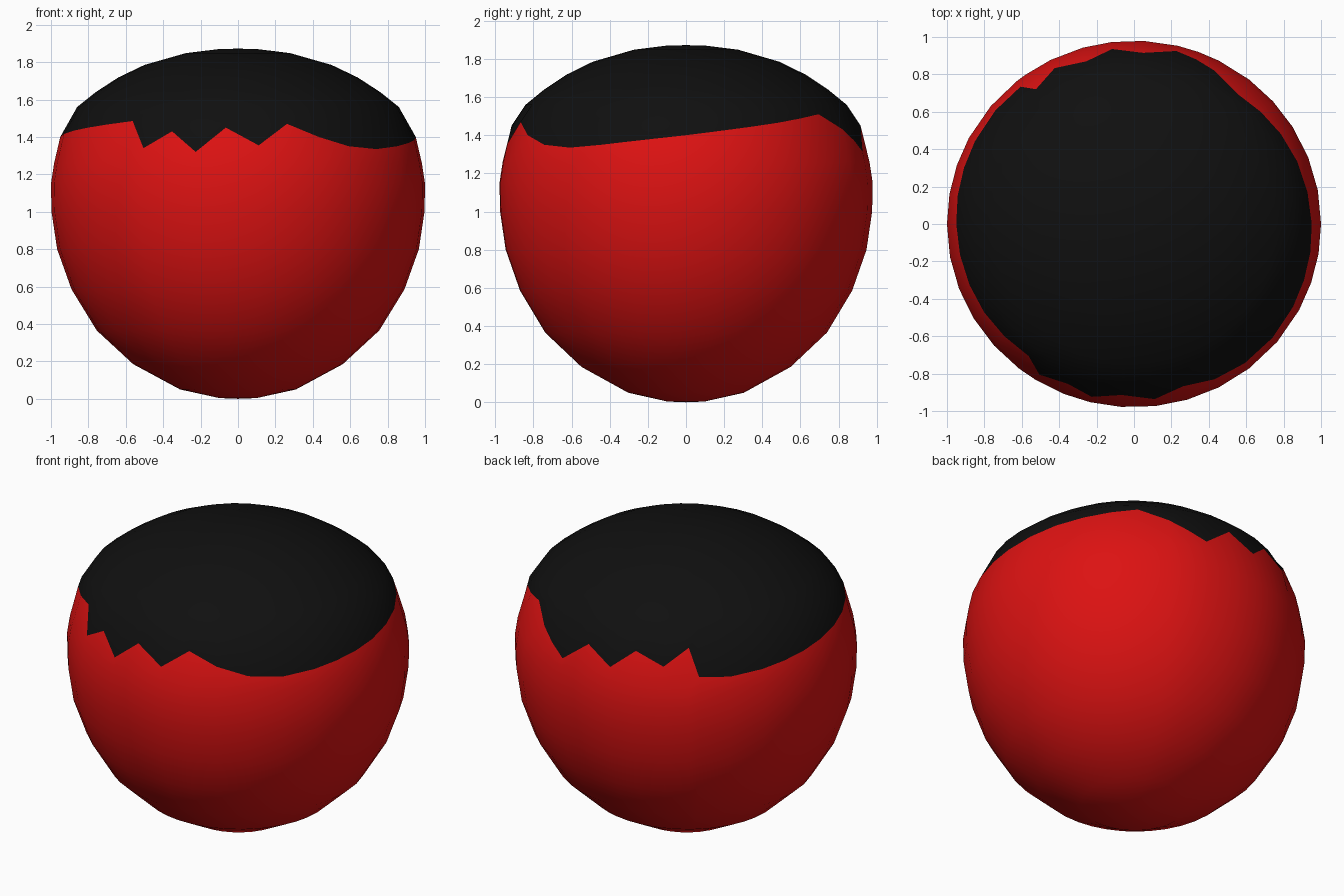
import bpy, bmesh, math

cube = bpy.data.objects.get("Cube")
if cube:
    bpy.data.objects.remove(cube, do_unlink=True)


def make_material(name, colour):
    mat = bpy.data.materials.new(name)
    mat.use_nodes = True
    mat.diffuse_color = (*colour, 1)
    bsdf = next(n for n in mat.node_tree.nodes if n.type == 'BSDF_PRINCIPLED')
    bsdf.inputs["Base Color"].default_value = (*colour, 1)
    bsdf.inputs["Roughness"].default_value = 0.6
    return mat


red = make_material("red", (0.72, 0.006, 0.006))
black = make_material("black", (0.005, 0.005, 0.005))

# Half outline of the squashed ball: radius, height
PROFILE = [(0.0, 0.0), (0.10, 0.004), (0.31, 0.05), (0.56, 0.185), (0.755, 0.365),
           (0.89, 0.585), (0.967, 0.80), (0.997, 1.0), (1.0, 1.15), (0.983, 1.26),
           (0.955, 1.385), (0.935, 1.45), (0.90, 1.51), (0.86, 1.56), (0.76, 1.64),
           (0.64, 1.718), (0.50, 1.785), (0.28, 1.848), (0.10, 1.87), (0.0, 1.872)]

# Jagged lower edge of the black cap: direction in degrees, height
EDGE = [(0, 1.40), (32, 1.465), (52, 1.51), (63, 1.43), (76.5, 1.315), (87, 1.45),
        (97, 1.355), (106, 1.47), (116.5, 1.40), (125.5, 1.505), (129, 1.345),
        (140, 1.335), (152, 1.35), (180, 1.40), (211, 1.45), (232, 1.485),
        (238.4, 1.34), (248, 1.43), (256.5, 1.32), (266, 1.45), (276.6, 1.355),
        (286.5, 1.47), (297, 1.40), (308, 1.35), (320, 1.335), (332, 1.35), (360, 1.40)]


def radius_at(z):
    for (r0, z0), (r1, z1) in zip(PROFILE, PROFILE[1:]):
        if z0 <= z <= z1:
            return r0 + (r1 - r0) * (z - z0) / (z1 - z0)
    return 0.0


# Split wide gaps so that every column is at most about 12 degrees
columns = []
for (a0, z0), (a1, z1) in zip(EDGE, EDGE[1:]):
    steps = max(1, math.ceil((a1 - a0) / 12))
    for i in range(steps):
        t = i / steps
        columns.append((math.radians(a0 + (a1 - a0) * t), z0 + (z1 - z0) * t))

# Rings: fixed heights below and above, with the jagged edge between them
lower = [p for p in PROFILE[1:] if p[1] < 1.3]
upper = [p for p in PROFILE[:-1] if p[1] > 1.54]
bm = bmesh.new()


def point(r, z, a):
    return bm.verts.new((r * math.cos(a), 0.98 * r * math.sin(a), z))


rings = [[point(r, z, a) for a, _ in columns] for r, z in lower]
rings.append([point(radius_at(z), z, a) for a, z in columns])
rings += [[point(r, z, a) for a, _ in columns] for r, z in upper]
bottom, top = bm.verts.new((0, 0, 0)), bm.verts.new((0, 0, PROFILE[-1][1]))

n = len(columns)
for i in range(n):
    j = (i + 1) % n
    bm.faces.new((bottom, rings[0][j], rings[0][i]))
    bm.faces.new((top, rings[-1][i], rings[-1][j])).material_index = 1
    for k, (low, high) in enumerate(zip(rings, rings[1:])):
        face = bm.faces.new((low[i], low[j], high[j], high[i]))
        face.material_index = 1 if k >= len(lower) else 0
for face in bm.faces:
    face.smooth = True
bmesh.ops.recalc_face_normals(bm, faces=bm.faces)

# Red ball with its black cap
mesh = bpy.data.meshes.new("capped_ball")
bm.to_mesh(mesh)
bm.free()
mesh.materials.append(red)
mesh.materials.append(black)
ball = bpy.data.objects.new("capped_ball", mesh)
bpy.context.collection.objects.link(ball)
